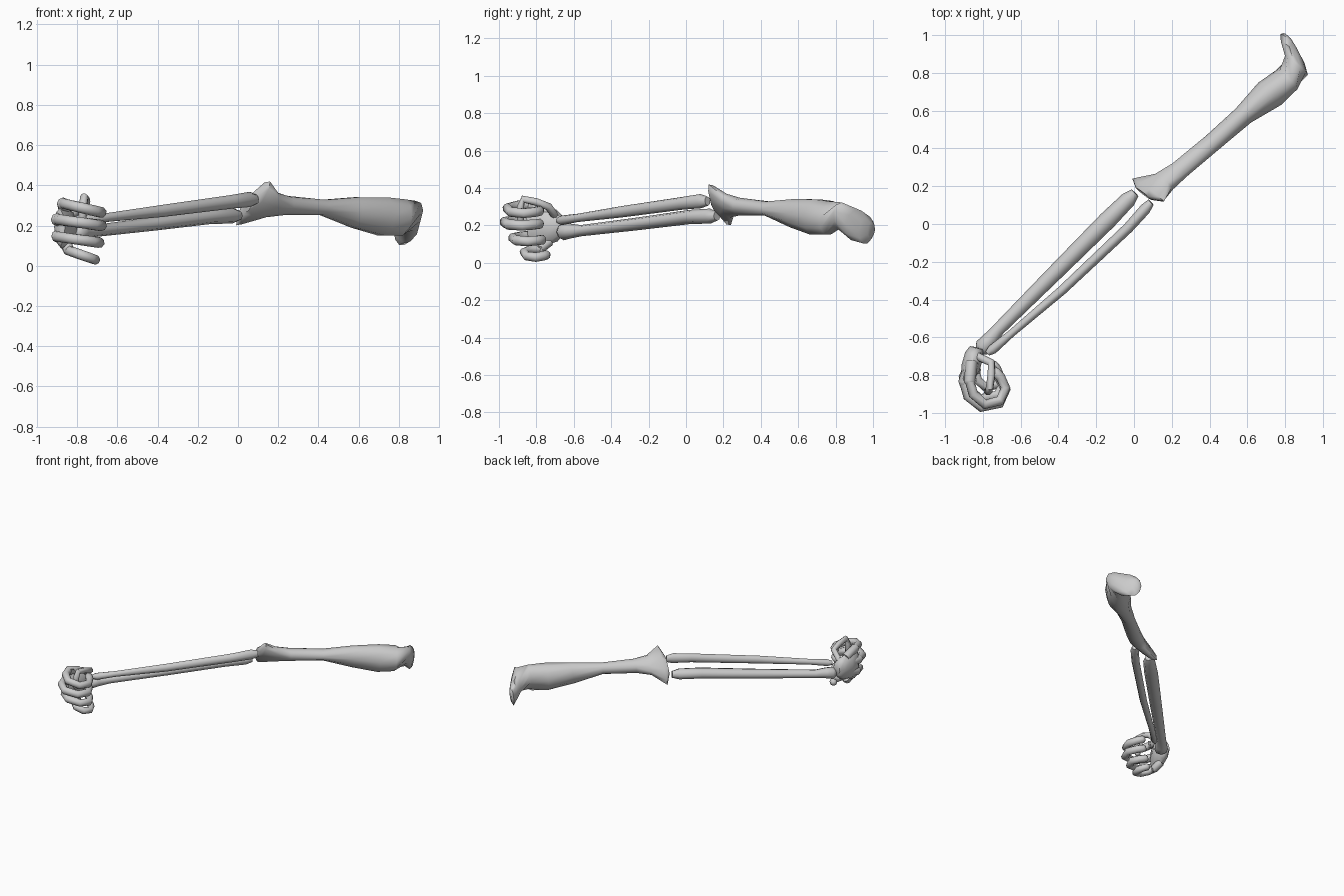
import bpy, bmesh, math
from mathutils import Vector

old = bpy.data.objects.get("Cube")
if old:
    bpy.data.objects.remove(old, do_unlink=True)

# One plain bone grey
bone = bpy.data.materials.new("bone_grey")
bone.use_nodes = True
bone.diffuse_color = (0.6, 0.6, 0.6, 1)
bone.node_tree.nodes["Principled BSDF"].inputs["Base Color"].default_value = (0.6, 0.6, 0.6, 1)

UP = Vector((0, 0, 1))


def loft(name, sections, sides=8, fixed=True):
    """Skin oval rings: (x, y, z, half width, half height, roll in degrees).
    A fixed frame suits straight bones; otherwise the rings follow the path."""
    centres = [Vector(s[:3]) for s in sections]
    axis = (centres[-1] - centres[0]).normalized()
    bm = bmesh.new()
    rings = []
    side = None
    for i, s in enumerate(sections):
        ahead = centres[min(i + 1, len(centres) - 1)]
        behind = centres[max(i - 1, 0)]
        tangent = axis if fixed else (ahead - behind).normalized()
        if side is None:
            side = tangent.cross(UP)
        side = (side - tangent * side.dot(tangent)).normalized()
        over = side.cross(tangent)
        roll = math.radians(s[5])
        long_dir = side * math.cos(roll) + over * math.sin(roll)
        short_dir = over * math.cos(roll) - side * math.sin(roll)
        ring = []
        for k in range(sides):
            a = math.tau * k / sides
            offset = long_dir * s[3] * math.cos(a) + short_dir * s[4] * math.sin(a)
            ring.append(bm.verts.new(centres[i] + offset))
        rings.append(ring)
    for low, high in zip(rings, rings[1:]):
        for k in range(sides):
            n = (k + 1) % sides
            bm.faces.new((low[k], low[n], high[n], high[k]))
    bm.faces.new(rings[0][::-1])
    bm.faces.new(rings[-1])
    bmesh.ops.recalc_face_normals(bm, faces=bm.faces[:])
    mesh = bpy.data.meshes.new(name)
    bm.to_mesh(mesh)
    bm.free()
    mesh.materials.append(bone)
    obj = bpy.data.objects.new(name, mesh)
    bpy.context.collection.objects.link(obj)
    bpy.ops.object.select_all(action='DESELECT')
    obj.select_set(True)
    bpy.context.view_layer.objects.active = obj
    bpy.ops.object.shade_smooth_by_angle(angle=math.radians(60))
    return obj


def digit(name, path, radius):
    """Round bent finger with slightly swollen joints and a blunt tip."""
    start, end = Vector(path[0]), Vector(path[-1])
    tip = end + (end - Vector(path[-2])).normalized() * radius * 0.6
    rings = [(*p, radius, radius, 0) for p in path]
    rings.append((*tip, radius * 0.5, radius * 0.5, 0))
    return loft(name, rings, fixed=False)


# Upper arm bone: tilted elbow flange, slim shaft, ridge, shoulder head
loft("upper_arm_bone", [
    (.05, .16, .31, .07, .03, 47),
    (.075, .18, .31, .15, .04, 47),
    (.16, .225, .305, .075, .05, 47),
    (.24, .285, .30, .055, .047, 20),
    (.42, .435, .29, .05, .04, 0),
    (.58, .575, .265, .055, .08, 0),
    (.72, .69, .245, .085, .1, 0),
    (.81, .765, .24, .075, .095, 0),
    (.86, .84, .24, .095, .065, 50),
    (.84, .91, .2, .085, .085, 40),
    (.82, .965, .175, .06, .075, 0),
    (.815, .99, .175, .03, .04, 0)], sides=10)

# Thick lower forearm bone
loft("thick_forearm_bone", [
    (.005, .165, .25, .025, .025, 0),
    (-.03, .13, .25, .042, .04, 0),
    (-.14, .02, .245, .048, .038, 0),
    (-.42, -.26, .208, .042, .034, 0),
    (-.72, -.56, .172, .034, .03, 0),
    (-.77, -.62, .17, .042, .04, 0),
    (-.8, -.655, .165, .048, .045, 0),
    (-.82, -.675, .165, .025, .025, 0)])

# Thin upper forearm bone
loft("thin_forearm_bone", [
    (.09, .115, .33, .02, .025, 0),
    (.06, .08, .33, .03, .038, 0),
    (-.03, -.02, .318, .028, .034, 0),
    (-.38, -.35, .272, .025, .03, 0),
    (-.65, -.58, .24, .02, .022, 0),
    (-.75, -.665, .227, .026, .026, 0),
    (-.775, -.685, .225, .015, .015, 0)])

# Palm slab, widening from the wrist to the knuckles
loft("palm", [
    (-.835, -.655, .2, .035, .05, 0),
    (-.845, -.69, .2, .05, .085, 0),
    (-.865, -.76, .195, .05, .105, 0),
    (-.88, -.82, .19, .035, .105, 0),
    (-.88, -.845, .19, .02, .085, 0)])

# Curled fingers: shared hook outline fitted to each finger's reach
hook = [(.14, .42), (.0, .36), (.1, .72), (.42, 1), (.85, .9), (1, .55), (.85, .25), (.7, .1)]
fingers = {  # left x, right x, back y, front y, height, slope, radius
    "index_finger": (-.87, -.68, -.76, -.955, .31, -.045, .027),
    "middle_finger": (-.9, -.68, -.76, -.97, .23, -.03, .028),
    "ring_finger": (-.9, -.69, -.75, -.925, .145, -.03, .027),
    "little_finger": (-.84, -.71, -.73, -.865, .075, -.045, .025)}
for name, (x0, x1, y0, y1, z, slope, r) in fingers.items():
    digit(name, [(x0 + (x1 - x0) * u, y0 + (y1 - y0) * v, z + slope * u)
                 for u, v in hook], r)
    # Hand bone leading back from each knuckle
    knuckle = (x0, y0 + (y1 - y0) * .4, z)
    middle = (-.86, -.73, .195 + (z - .195) * .65)
    digit(name.replace("finger", "hand_bone"), [middle, knuckle], r * 1.15)

# Thumb reaching over the curled fingers
digit("thumb", [(-.83, -.7, .25), (-.755, -.735, .3), (-.755, -.8, .325),
                (-.765, -.87, .34), (-.77, -.885, .3), (-.775, -.885, .22)], .021)
